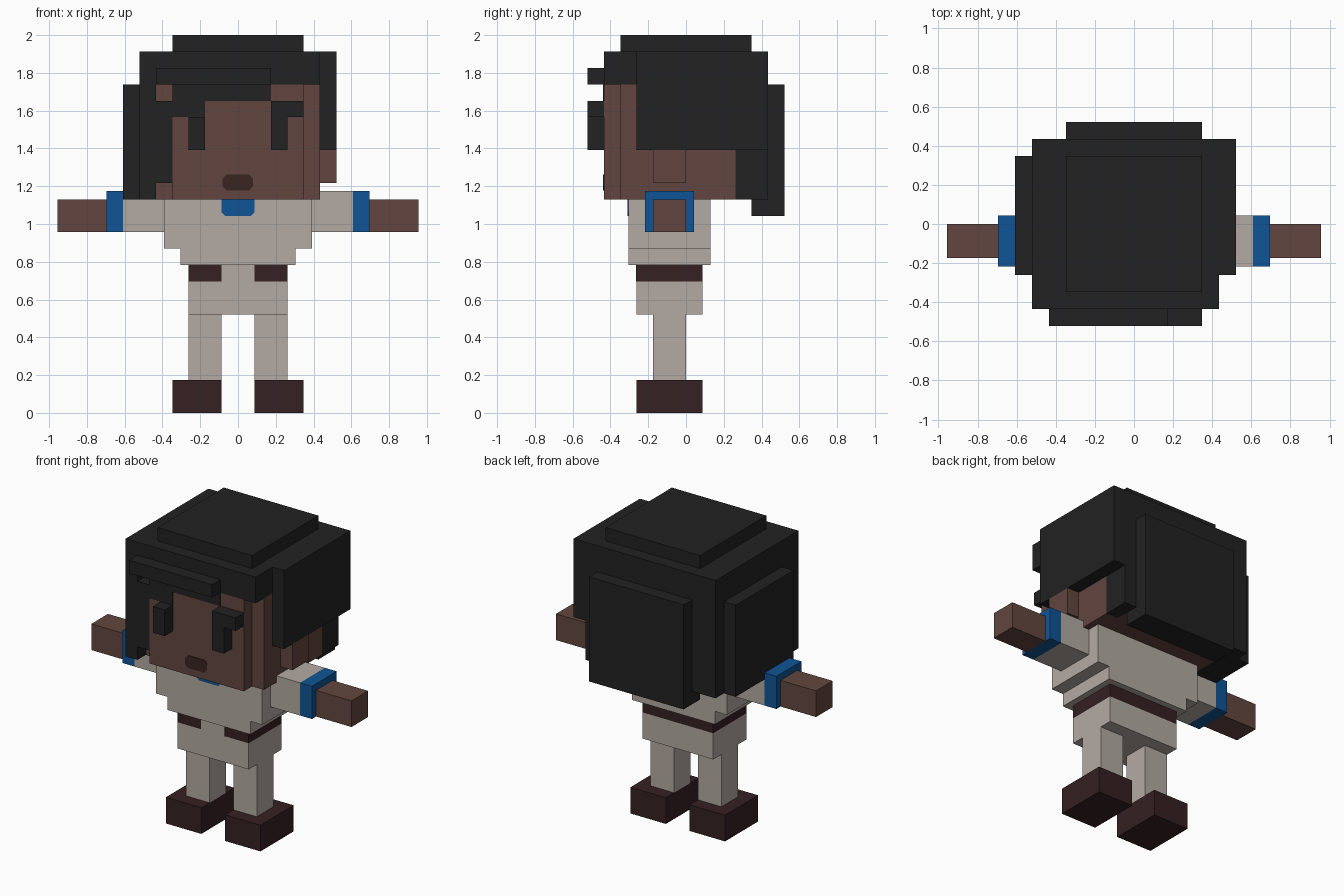
import bpy
import bmesh

cube = bpy.data.objects.get("Cube")
if cube:
    bpy.data.objects.remove(cube, do_unlink=True)

U = 2 / 23  # one block


def material(name, r, g, b):
    m = bpy.data.materials.new(name)
    m.use_nodes = True
    m.diffuse_color = (r, g, b, 1)
    bsdf = next(n for n in m.node_tree.nodes if n.type == "BSDF_PRINCIPLED")
    bsdf.inputs["Base Color"].default_value = (r, g, b, 1)
    return m


HAIR = material("charcoal hair", 0.016, 0.016, 0.016)
SKIN = material("brown skin", 0.122, 0.061, 0.05)
CLOTH = material("beige cloth", 0.456, 0.402, 0.366)
BLUE = material("blue trim", 0.005, 0.089, 0.305)
LEATHER = material("dark leather", 0.036, 0.015, 0.016)
LIPS = material("dark lips", 0.042, 0.018, 0.014)


def finish(name, bm, mat):
    bmesh.ops.recalc_face_normals(bm, faces=bm.faces)
    mesh = bpy.data.meshes.new(name)
    bm.to_mesh(mesh)
    bm.free()
    mesh.materials.append(mat)
    ob = bpy.data.objects.new(name, mesh)
    bpy.context.scene.collection.objects.link(ob)


def box(name, mat, x, y, z):
    """Box spanning the given ranges, in blocks."""
    bm = bmesh.new()
    bmesh.ops.create_cube(bm, size=1)
    for v in bm.verts:
        for i, (lo, hi) in enumerate((x, y, z)):
            v.co[i] = (hi if v.co[i] > 0 else lo) * U
    finish(name, bm, mat)


def pair(name, mat, x, y, z):
    """Matching boxes on both sides of the body."""
    box("left_" + name, mat, x, y, z)
    box("right_" + name, mat, (-x[1], -x[0]), y, z)


def plate(name, mat, outline, y):
    """Thin front plate cut to an outline of x, z points."""
    bm = bmesh.new()
    face = bm.faces.new([bm.verts.new((px * U, y * U, pz * U)) for px, pz in outline])
    ext = bmesh.ops.extrude_face_region(bm, geom=[face])
    for v in ext["geom"]:
        if isinstance(v, bmesh.types.BMVert):
            v.co.y -= 0.005
    finish(name, bm, mat)


# Legs and hips
pair("shoe", LEATHER, (1, 4), (-3, 1), (0, 2))
pair("leg", CLOTH, (1, 3), (-2, 0), (2, 6))
box("hips", CLOTH, (-3, 3), (-3, 1), (6, 8))
box("belt", LEATHER, (-3, 3), (-3, 1), (8, 9))
box("belt_front_panel", CLOTH, (-1, 1), (-3.04, -2.9), (8, 9))

# Torso and collar
box("shirt_hem", CLOTH, (-3.5, 3.5), (-3.5, 1.5), (9, 10))
box("torso", CLOTH, (-4.5, 4.5), (-3.5, 1.5), (10, 13))
plate("collar", BLUE, [(-1, 13), (-1, 12.2), (-0.8, 12), (0.8, 12), (1, 12.2), (1, 13)], -3.5)

# Arms
pair("sleeve", CLOTH, (4.5, 7), (-2.5, 0.5), (11, 13.5))
pair("cuff", BLUE, (7, 8), (-2.5, 0.5), (11, 13.5))
pair("hand", SKIN, (8, 11), (-2, 0), (11, 13))

# Head
box("head_core", SKIN, (-4, 4), (-5, 4), (13, 20))
box("head_sides", SKIN, (-5, 5), (-4, 3), (13, 20))
box("left_ear", SKIN, (5, 6), (-2, 0), (14, 16))

# Face
pair("eye", HAIR, (2, 3), (-6, -5), (16, 18))
box("left_brow", HAIR, (2, 4), (-6, -5), (18, 19))
plate("mouth", LIPS, [(-0.95, 13.8), (-0.7, 13.55), (0.7, 13.55), (0.9, 13.8),
                      (0.9, 14.25), (0.7, 14.5), (-0.7, 14.5), (-0.95, 14.25)], -5)

# Hair crown and sides
box("hair_top", HAIR, (-4, 4), (-4, 4), (22, 23))
box("hair_crown", HAIR, (-6, 5), (-5, 5), (20, 22))
box("hair_left_side", HAIR, (5, 6), (-3, 5), (16, 22))
box("hair_right_side", HAIR, (-6, -5), (-5, 5), (13, 20))
box("hair_right_puff", HAIR, (-7, -6), (-3, 4), (13, 20))

# Hair at the back
box("hair_back", HAIR, (-5, 5), (4, 5), (13, 20))
box("hair_back_puff", HAIR, (-4, 4), (4, 6), (12, 20))
pair("hair_back_filler", HAIR, (4, 5), (3, 4), (13, 20))

# Fringe
box("fringe_lock", HAIR, (-5, 2), (-6, -5), (20, 21))
box("fringe", HAIR, (-4, 2), (-5.05, -4.5), (19, 20))
box("fringe_tip", HAIR, (-4, -2), (-5.05, -4.5), (18, 19))
box("side_lock", HAIR, (-5, -4), (-5, -4), (14, 19))
